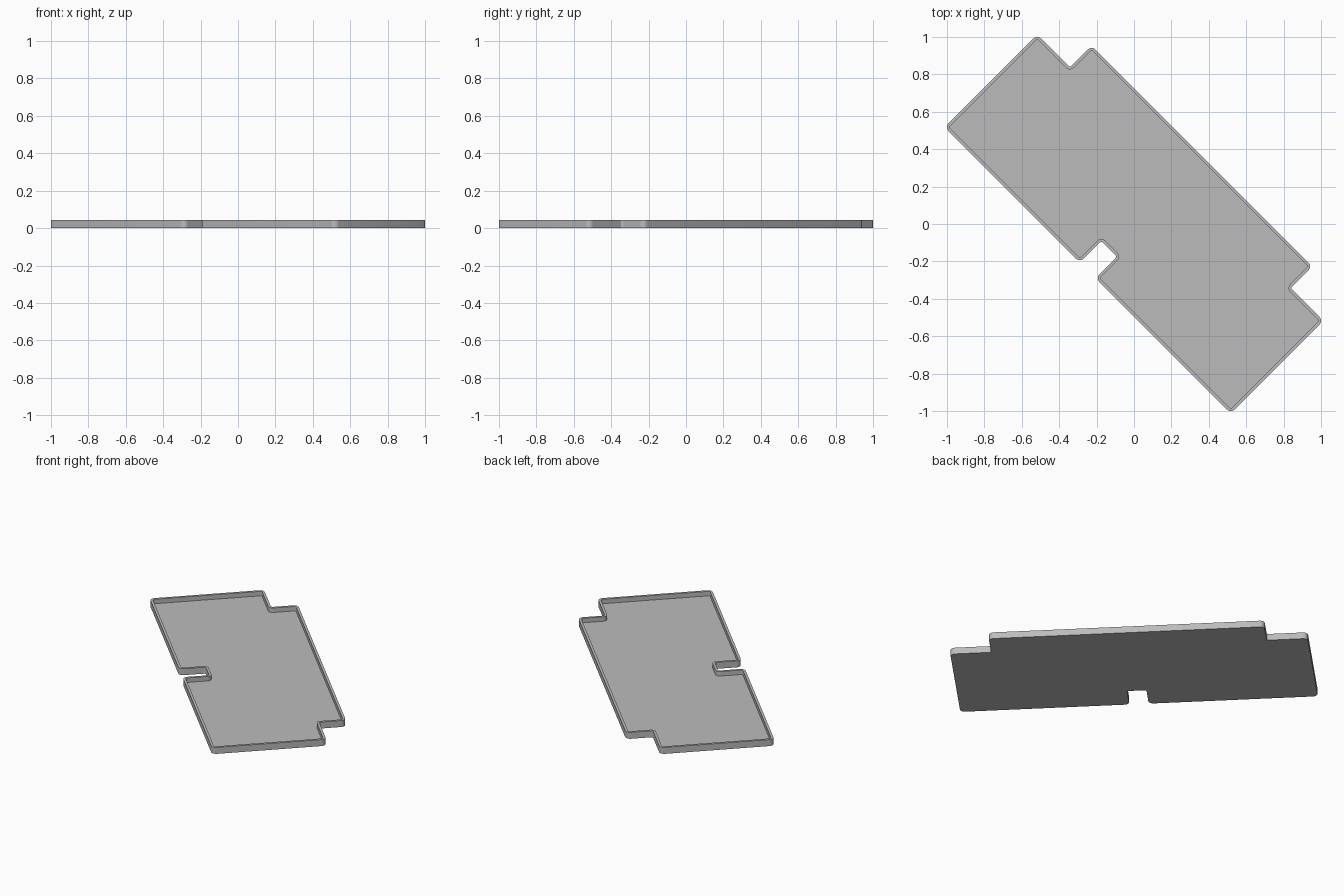
import bpy, bmesh, math
from mathutils import Vector

if "Cube" in bpy.data.objects:
    bpy.data.objects.remove(bpy.data.objects["Cube"])

HEIGHT, FLOOR, WALL = 0.043, 0.013, 0.016
R_OUT, R_IN, SEG = 0.03, 0.012, 6

# Half of the plate outline in diagonal coordinates (s = x + y, d = y - x);
# the other half is its mirror image across d = 0
half = [(-0.265, 0.083), (-0.495, 0.083), (-0.495, 1.53),
        (0.495, 1.53), (0.495, 1.18), (0.727, 1.18)]
corners = [Vector(((s - d) / 2, (s + d) / 2))
           for s, d in half + [(s, -d) for s, d in reversed(half)]]


def outline(inset):
    """Rounded outline, moved inward by inset (clockwise corner order)."""
    pts = []
    for i, p in enumerate(corners):
        a = (p - corners[i - 1]).normalized()
        b = (corners[(i + 1) % len(corners)] - p).normalized()
        convex = a.x * b.y - a.y * b.x < 0
        inward = Vector((a.y, -a.x)) + Vector((b.y, -b.x))
        q = p + inward * inset
        r = R_OUT - inset if convex else R_IN + inset
        centre = q - a * r + b * r
        for k in range(SEG + 1):
            t = k / SEG * math.pi / 2
            pts.append(centre + a * (r * math.sin(t)) - b * (r * math.cos(t)))
    return pts


# Shallow tray: underside, outer wall, rim, inner wall and recessed floor
bm = bmesh.new()
rings = [[bm.verts.new((p.x, p.y, z)) for p in outline(inset)]
         for inset, z in ((0, 0), (0, HEIGHT), (WALL, HEIGHT), (WALL, FLOOR))]
for lo, hi in zip(rings, rings[1:]):
    for i in range(len(lo)):
        j = (i + 1) % len(lo)
        bm.faces.new((lo[i], lo[j], hi[j], hi[i]))
bm.faces.new(rings[0])
bm.faces.new(rings[-1])
bmesh.ops.recalc_face_normals(bm, faces=bm.faces)

mesh = bpy.data.meshes.new("notched_tray")
bm.to_mesh(mesh)
bm.free()
tray = bpy.data.objects.new("notched_tray", mesh)
bpy.context.collection.objects.link(tray)

grey = bpy.data.materials.new("plain grey")
grey.diffuse_color = (0.5, 0.5, 0.5, 1)
grey.use_nodes = True
grey.node_tree.nodes["Principled BSDF"].inputs["Base Color"].default_value = grey.diffuse_color
mesh.materials.append(grey)

# Smooth rounded corners, crisp rim edges
bpy.context.view_layer.objects.active = tray
tray.select_set(True)
bpy.ops.object.shade_smooth_by_angle(angle=math.radians(30))
